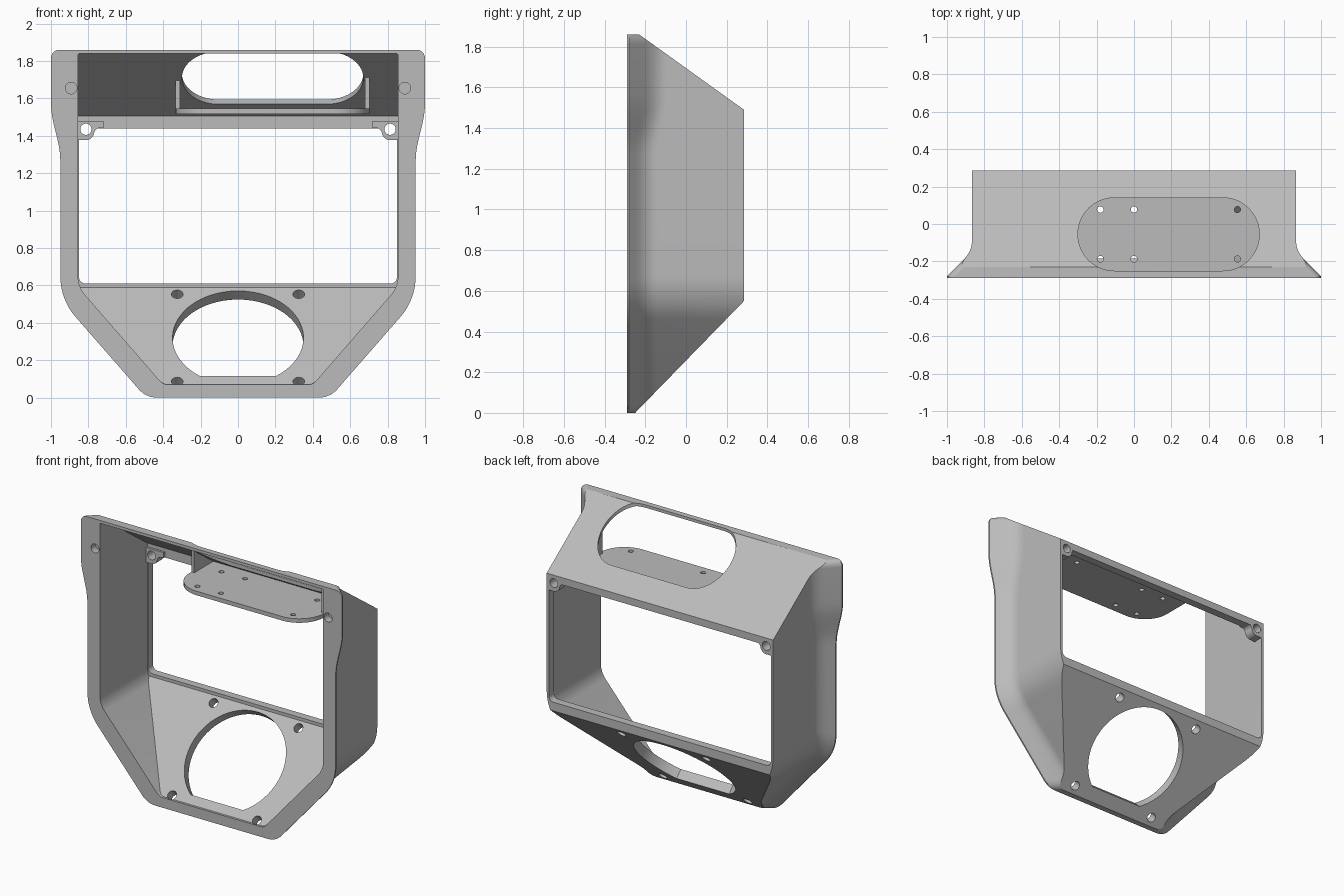
import bpy, bmesh, math
from mathutils import Vector, Matrix

cube = bpy.data.objects.get("Cube")
if cube:
    bpy.data.objects.remove(cube, do_unlink=True)

grey = bpy.data.materials.new("plain grey")
grey.use_nodes = True
grey.diffuse_color = (0.5, 0.5, 0.5, 1)
grey.node_tree.nodes["Principled BSDF"].inputs["Base Color"].default_value = (0.5, 0.5, 0.5, 1)


def fillet(corners, n=8):
    """Round the corners (a, b, radius) of a polygon."""
    out = []
    for i, (a, b, r) in enumerate(corners):
        p = Vector((a, b))
        if r == 0:
            out.append(p)
            continue
        u = (Vector(corners[i - 1][:2]) - p).normalized()
        v = (Vector(corners[(i + 1) % len(corners)][:2]) - p).normalized()
        half = u.angle(v) / 2
        c = p + (u + v).normalized() * r / math.sin(half)
        t = r / math.tan(half)
        s, e = p + u * t - c, p + v * t - c
        out += [c + s.lerp(e, k / n).normalized() * r for k in range(n + 1)]
    return out


def mirrored(half):
    return half + [(-c[0],) + tuple(c[1:]) for c in reversed(half)]


def circle(x, y, r, start=0, sweep=360, n=32):
    step = sweep / (n if sweep == 360 else n - 1)
    return [(x + r * math.cos(math.radians(start + i * step)),
             y + r * math.sin(math.radians(start + i * step))) for i in range(n)]


def loft(name, rings):
    bm = bmesh.new()
    rows = [[bm.verts.new(p) for p in ring] for ring in rings]
    n = len(rows[0])
    for lo, hi in zip(rows, rows[1:]):
        for i in range(n):
            bm.faces.new((lo[i], lo[(i + 1) % n], hi[(i + 1) % n], hi[i]))
    bm.faces.new(rows[0])
    bm.faces.new(rows[-1])
    bmesh.ops.recalc_face_normals(bm, faces=bm.faces)
    mesh = bpy.data.meshes.new(name)
    bm.to_mesh(mesh)
    bm.free()
    mesh.materials.append(grey)
    obj = bpy.data.objects.new(name, mesh)
    bpy.context.collection.objects.link(obj)
    return obj


def prism(name, pts, axis, lo, hi):
    place = {"x": lambda a, b, h: (h, a, b),
             "y": lambda a, b, h: (a, h, b),
             "z": lambda a, b, h: (a, b, h)}[axis]
    return loft(name, [[place(a, b, h) for a, b in pts] for h in (lo, hi)])


def combine(obj, tool, operation):
    mod = obj.modifiers.new(operation, "BOOLEAN")
    mod.operation, mod.object, mod.solver = operation, tool, "EXACT"
    bpy.context.view_layer.objects.active = obj
    bpy.ops.object.modifier_apply(modifier=mod.name)
    bpy.data.objects.remove(tool, do_unlink=True)


NX, NZ = 0.753, 0.658          # direction of the slanted lower sides
TOP, LOW = 0.718, 1.028        # steepness of the top and bottom walls


def flare(f, y):
    """Extra width of the front rim, fading into the straight body."""
    t, w = f - max(0, y + 0.28), 0.05
    return 0 if t < -w else t if t > w else (t + w) ** 2 / (4 * w)


def body_ring(y):
    g = flare(0.083, y)
    w, d = 0.867 + g, 0.287 + g
    half = [(d / NX, 0, 0.13), (w, (NX * w - d) / NZ, 0.33)]
    for k in range(9):
        s = k / 8
        f = 0.083 + 0.05 * s * s * (3 - 2 * s)
        half.append((0.867 + flare(f, y), 1.27 + 0.3 * s, 0))
    half.append((0.867 + flare(0.133, y), 1.86, 0.045))
    return [(a, y, b) for a, b in fillet(mirrored(half))]


# Housing shell: flared body trimmed by the sloping top and bottom
steps = [-0.29, -0.28] + [-0.265 + 0.015 * i for i in range(14)] + [0.35]
housing = loft("housing", [body_ring(y) for y in steps])
side = [(-0.4, -0.1), (-0.25 - 0.1 / LOW, -0.1), (0.285, 0.55), (0.285, 1.49),
        (-0.23 - 0.09 / TOP, 1.95), (-0.4, 1.95)]
combine(housing, prism("trim", side, "x", -1.2, 1.2), "INTERSECT")

# Inner cavity
inner = fillet(mirrored([(0.4, 0.07, 0.06), (0.855, 0.592, 0.15), (0.855, 1.84, 0.01)]))
cavity = prism("cavity", inner, "y", -0.4, 0.23)
floor = lambda y: LOW * (y + 0.25) + 0.095
roof = lambda y: 1.835 - TOP * (y + 0.23)
room = [(-0.5, floor(-0.5)), (0.3, floor(0.3)), (0.3, roof(0.3)), (-0.5, roof(-0.5))]
combine(cavity, prism("room", room, "x", -1.2, 1.2), "INTERSECT")
combine(housing, cavity, "DIFFERENCE")

# Rear window with screw tabs in the upper corners
window = fillet(mirrored([(0.85, 0.61, 0.035), (0.85, 1.44, 0.01)]))
combine(housing, prism("window", window, "y", 0.15, 0.4), "DIFFERENCE")
for s in (-1, 1):
    tab = fillet([(0.862, 1.377, 0), (0.775, 1.377, 0.045), (0.765, 1.44, 0.03),
                  (0.72, 1.443, 0), (0.72, 1.48, 0), (0.862, 1.48, 0)])
    combine(housing, prism("tab", [(s * a, b) for a, b in tab], "y", 0.215, 0.284), "UNION")
    combine(housing, prism("hole", circle(s * 0.813, 1.435, 0.03), "y", 0.1, 0.4), "DIFFERENCE")
    # Blind fixing hole in the front rim
    combine(housing, prism("hole", circle(s * 0.892, 1.655, 0.031), "y", -0.35, -0.24), "DIFFERENCE")

# Long slot through the top wall
slot = fillet([(-0.3, -0.25, 0.194), (0.67, -0.25, 0.194), (0.67, 0.14, 0.194), (-0.3, 0.14, 0.194)], 12)
combine(housing, prism("slot", slot, "z", 1.56, 2), "DIFFERENCE")

# Round opening with a flat lower edge, and four screw holes, square to the lower wall
tilt = Matrix.Translation((0, -0.031, 0.32)) @ Matrix.Rotation(math.atan(LOW), 4, "X")
cuts = [circle(0, 0, 0.35, -55, 290, 56)]
cuts += [circle(a, b, 0.031, n=24) for a in (-0.325, 0.325) for b in (-0.325, 0.325)]
for pts in cuts:
    cutter = prism("opening", pts, "z", -0.2, 0.12)
    cutter.data.transform(tilt)
    combine(housing, cutter, "DIFFERENCE")

# Shelf under the slot, with six holes and a gusset at each end
shelf = prism("shelf", fillet([(-0.333, -0.25, 0.19), (0.702, -0.25, 0.19),
                               (0.702, 0.2, 0), (-0.333, 0.2, 0)], 12), "z", 1.517, 1.545)
for a in (-0.18, 0, 0.553):
    for b in (-0.187, 0.077):
        combine(shelf, prism("hole", circle(a, b, 0.017, n=20), "z", 1.4, 1.7), "DIFFERENCE")
parts = [housing, shelf]
for name, x, y in (("right_gusset", -0.333, -0.035), ("left_gusset", 0.68, -0.06)):
    web = [(y, 1.518), (0.2, 1.518), (0.2, roof(0.2) + 0.01), (y, roof(y) + 0.01)]
    parts.append(prism(name, web, "x", x, x + 0.022))

for obj in parts:
    bpy.ops.object.select_all(action="DESELECT")
    obj.select_set(True)
    bpy.context.view_layer.objects.active = obj
    bpy.ops.object.shade_smooth_by_angle(angle=math.radians(25))
